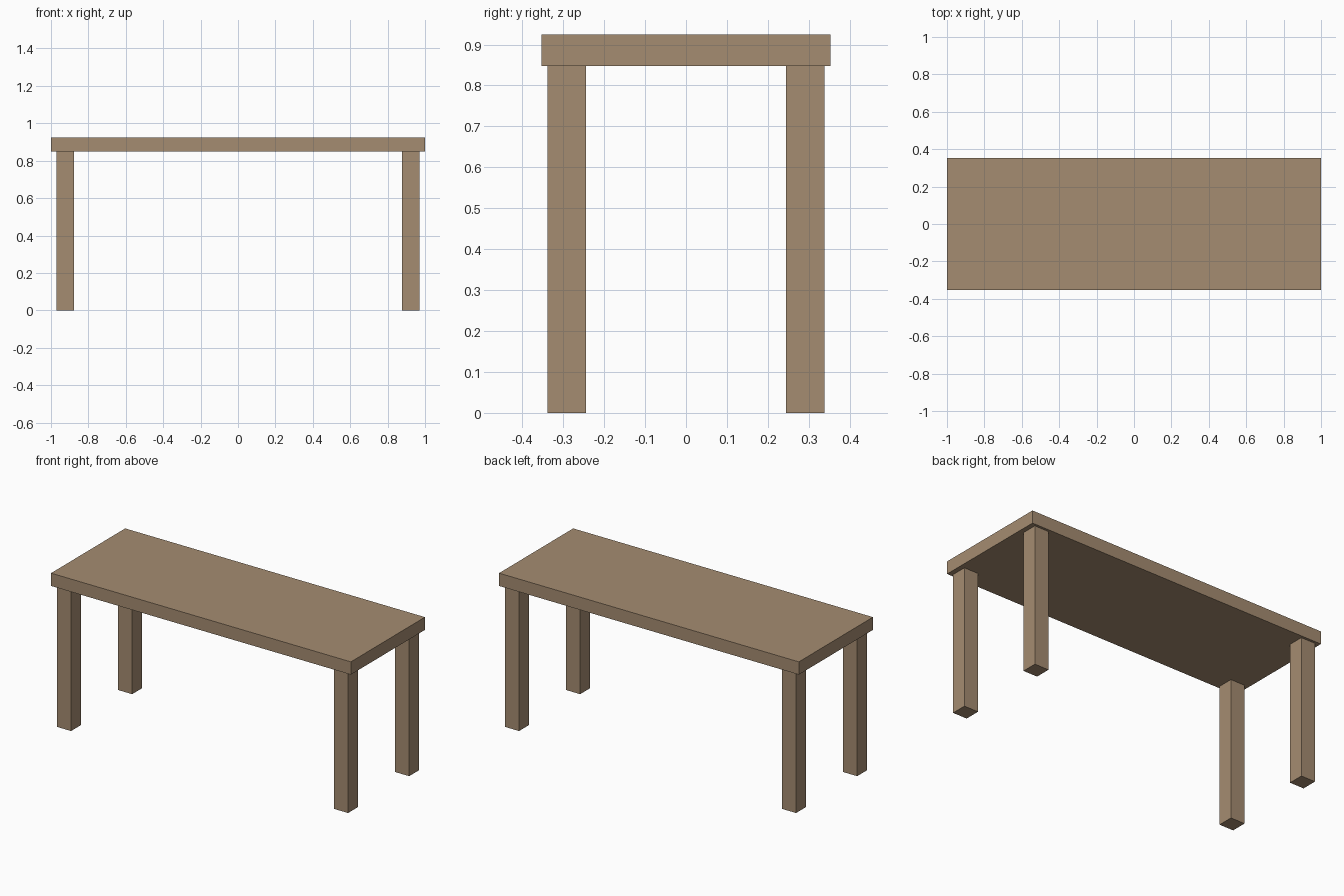
import bpy

if "Cube" in bpy.data.objects:
    bpy.data.objects.remove(bpy.data.objects["Cube"])

wood = bpy.data.materials.new("light_brown_wood")
wood.diffuse_color = (0.376, 0.262, 0.165, 1.0)
wood.use_nodes = True
wood.node_tree.nodes["Principled BSDF"].inputs["Base Color"].default_value = wood.diffuse_color


def box(name, low, high):
    """Axis-aligned box between two corners."""
    bpy.ops.mesh.primitive_cube_add(size=1)
    obj = bpy.context.object
    obj.name = name
    obj.location = [(a + b) / 2 for a, b in zip(low, high)]
    obj.scale = [b - a for a, b in zip(low, high)]
    bpy.ops.object.transform_apply(location=True, rotation=False, scale=True)
    obj.data.materials.append(wood)
    return obj


# Table top
TOP_Z, UNDERSIDE_Z = 0.925, 0.848
box("table_top", (-1.0, -0.353, UNDERSIDE_Z), (1.0, 0.353, TOP_Z))

# Four square legs, set in slightly from the edges
LEG, LEG_X, LEG_Y = 0.094, 0.924, 0.291
h = LEG / 2
for side, sx in (("left", -1), ("right", 1)):
    for end, sy in (("front", -1), ("back", 1)):
        x, y = sx * LEG_X, sy * LEG_Y
        box(f"{end}_{side}_leg", (x - h, y - h, 0.0), (x + h, y + h, UNDERSIDE_Z))
